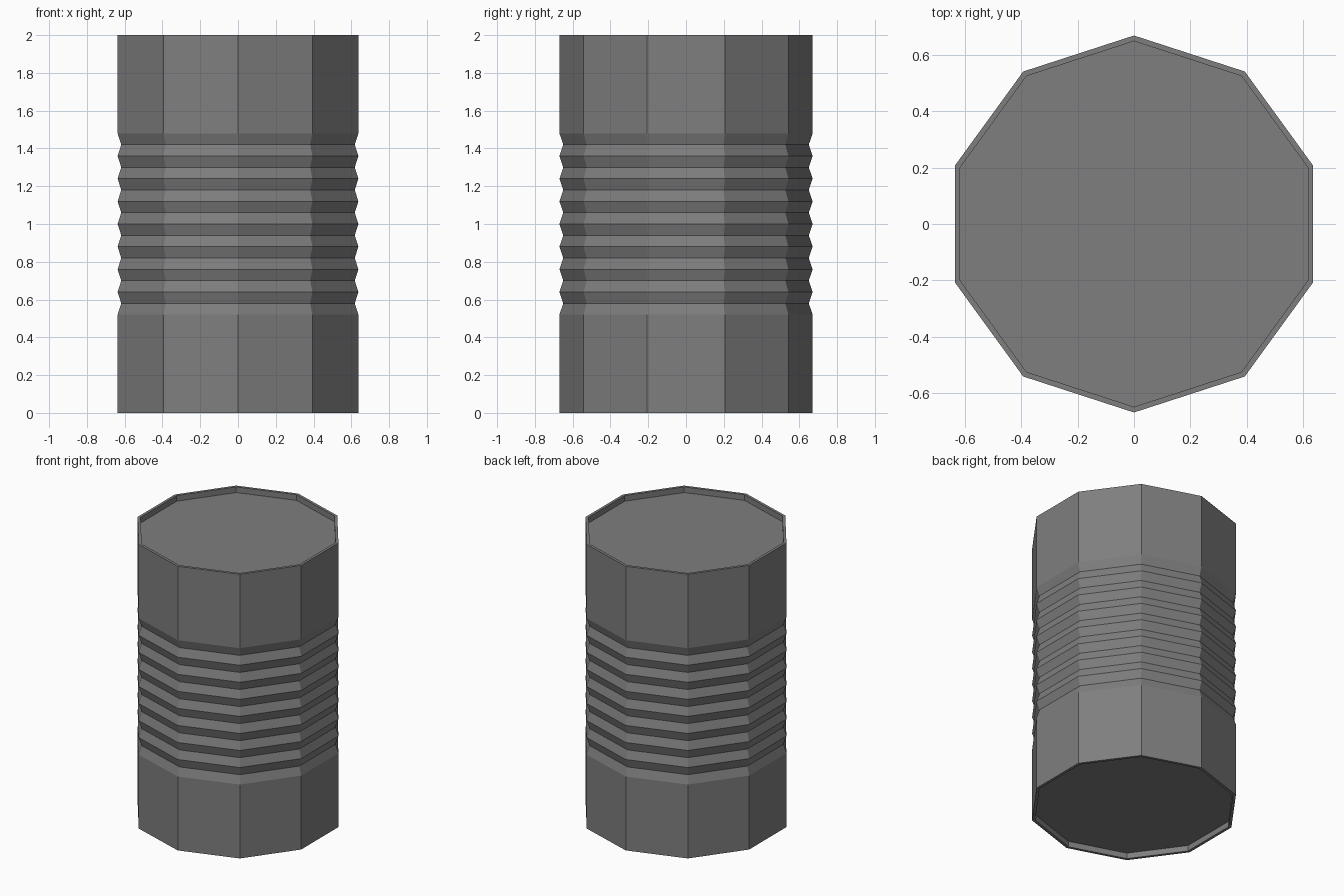
import bpy, bmesh, math

if "Cube" in bpy.data.objects:
    bpy.data.objects.remove(bpy.data.objects["Cube"])

SIDES = 10
R_OUT, R_IN = 0.67, 0.65
HEIGHT, RECESS = 2.0, 0.04


def lathe(name, profile):
    """Revolve a (radius, z) profile into a capped, flat-sided solid."""
    bm = bmesh.new()
    rings = []
    for r, z in profile:
        ring = []
        for i in range(SIDES):
            a = math.pi / 2 + 2 * math.pi * i / SIDES
            ring.append(bm.verts.new((r * math.cos(a), r * math.sin(a), z)))
        rings.append(ring)
    for low, high in zip(rings, rings[1:]):
        for i in range(SIDES):
            j = (i + 1) % SIDES
            bm.faces.new((low[i], low[j], high[j], high[i]))
    bm.faces.new(rings[0][::-1])
    bm.faces.new(rings[-1])
    bmesh.ops.recalc_face_normals(bm, faces=bm.faces)
    mesh = bpy.data.meshes.new(name)
    bm.to_mesh(mesh)
    bm.free()
    obj = bpy.data.objects.new(name, mesh)
    bpy.context.collection.objects.link(obj)
    return obj


# Recessed bottom, ribbed middle (eight grooves), recessed top
ribs = [(R_IN if i % 2 else R_OUT, 0.52 + 0.06 * i) for i in range(17)]
profile = ([(R_IN, RECESS), (R_IN, 0), (R_OUT, 0)] + ribs
           + [(R_OUT, HEIGHT), (R_IN, HEIGHT), (R_IN, HEIGHT - RECESS)])
can = lathe("ribbed_can", profile)

# Dark grey metal
metal = bpy.data.materials.new("dark_metal")
metal.diffuse_color = (0.21, 0.21, 0.21, 1)
metal.use_nodes = True
metal.node_tree.nodes["Principled BSDF"].inputs["Base Color"].default_value = metal.diffuse_color
can.data.materials.append(metal)
